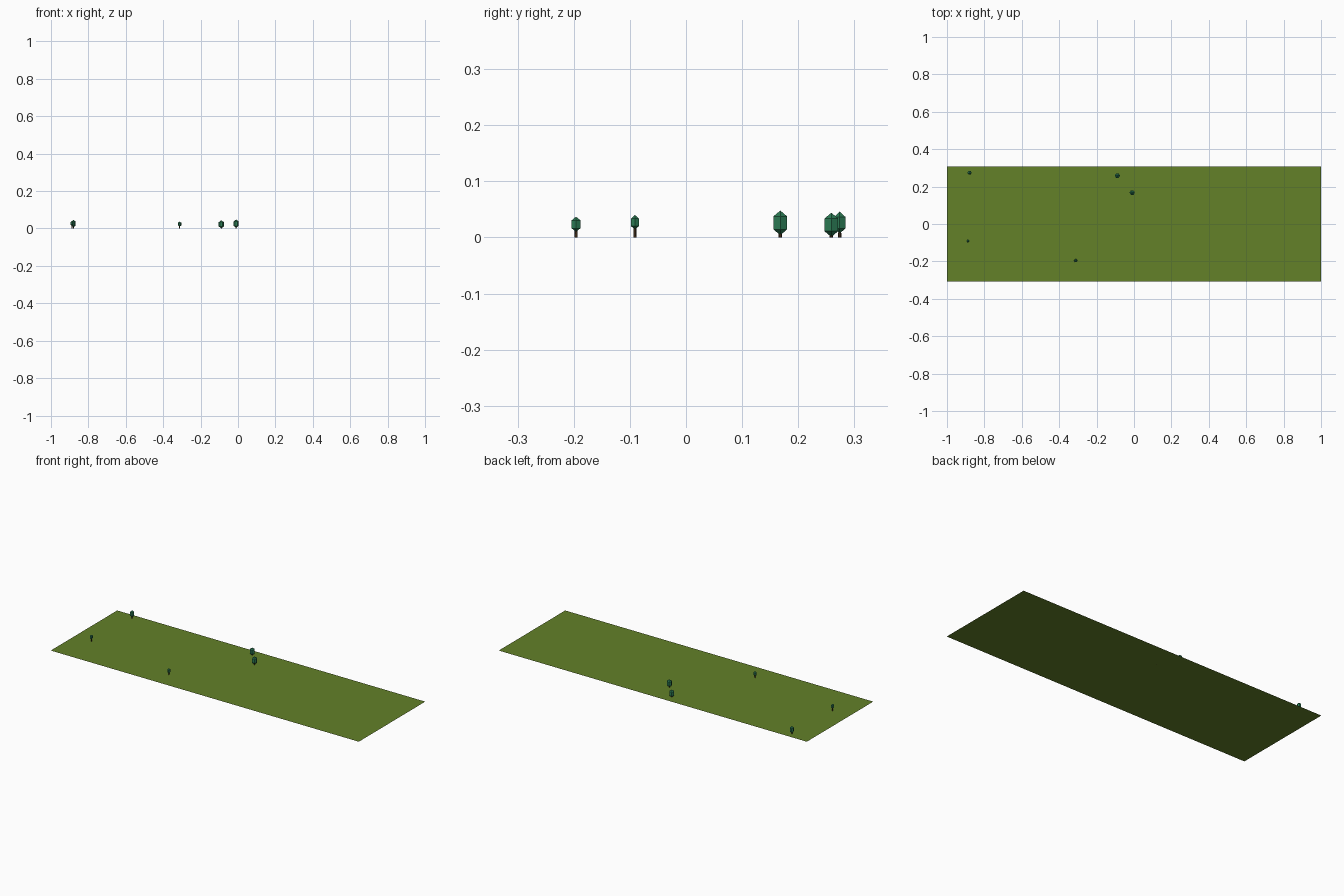
import bpy, math

if "Cube" in bpy.data.objects:
    bpy.data.objects.remove(bpy.data.objects["Cube"])


def material(name, color):
    m = bpy.data.materials.new(name)
    m.diffuse_color = (*color, 1)
    m.use_nodes = True
    m.node_tree.nodes["Principled BSDF"].inputs["Base Color"].default_value = m.diffuse_color
    return m


grass = material("grass", (0.125, 0.22, 0.022))
bark = material("bark", (0.07, 0.035, 0.015))
leaf = material("leaf", (0.025, 0.2, 0.09))

# flat field
bpy.ops.mesh.primitive_plane_add(size=2)
field = bpy.context.object
field.name = "field"
field.scale = (1, 0.308, 1)
field.data.materials.append(grass)


def tree(i, x, y, radius, bottom, top):
    # slim trunk running up into the crown
    mid = (bottom + top) / 2
    bpy.ops.mesh.primitive_cone_add(vertices=6, radius1=0.003, radius2=0.002,
                                    depth=mid, location=(x, y, mid / 2))
    trunk = bpy.context.object
    trunk.name = f"trunk_{i}"
    trunk.data.materials.append(bark)
    # faceted crown: pointed top and bottom, straight sides
    bpy.ops.mesh.primitive_uv_sphere_add(segments=6, ring_count=4, radius=1,
                                         location=(x, y, mid),
                                         rotation=(0, 0, math.radians(30)))
    crown = bpy.context.object
    crown.name = f"crown_{i}"
    for v in crown.data.vertices:
        r = math.hypot(v.co.x, v.co.y)
        if r > 0.1:
            v.co.x /= r
            v.co.y /= r
            v.co.z *= 0.75
    crown.scale = (radius, radius, (top - bottom) / 2)
    crown.data.materials.append(leaf)


# x, y, crown radius, crown bottom, crown top
trees = [
    (-0.879, 0.274, 0.0115, 0.007, 0.046),
    (-0.888, -0.091, 0.008, 0.014, 0.040),
    (-0.312, -0.196, 0.009, 0.010, 0.037),
    (-0.089, 0.259, 0.014, 0.001, 0.044),
    (-0.010, 0.168, 0.014, 0.004, 0.048),
]
for i, t in enumerate(trees, 1):
    tree(i, *t)
